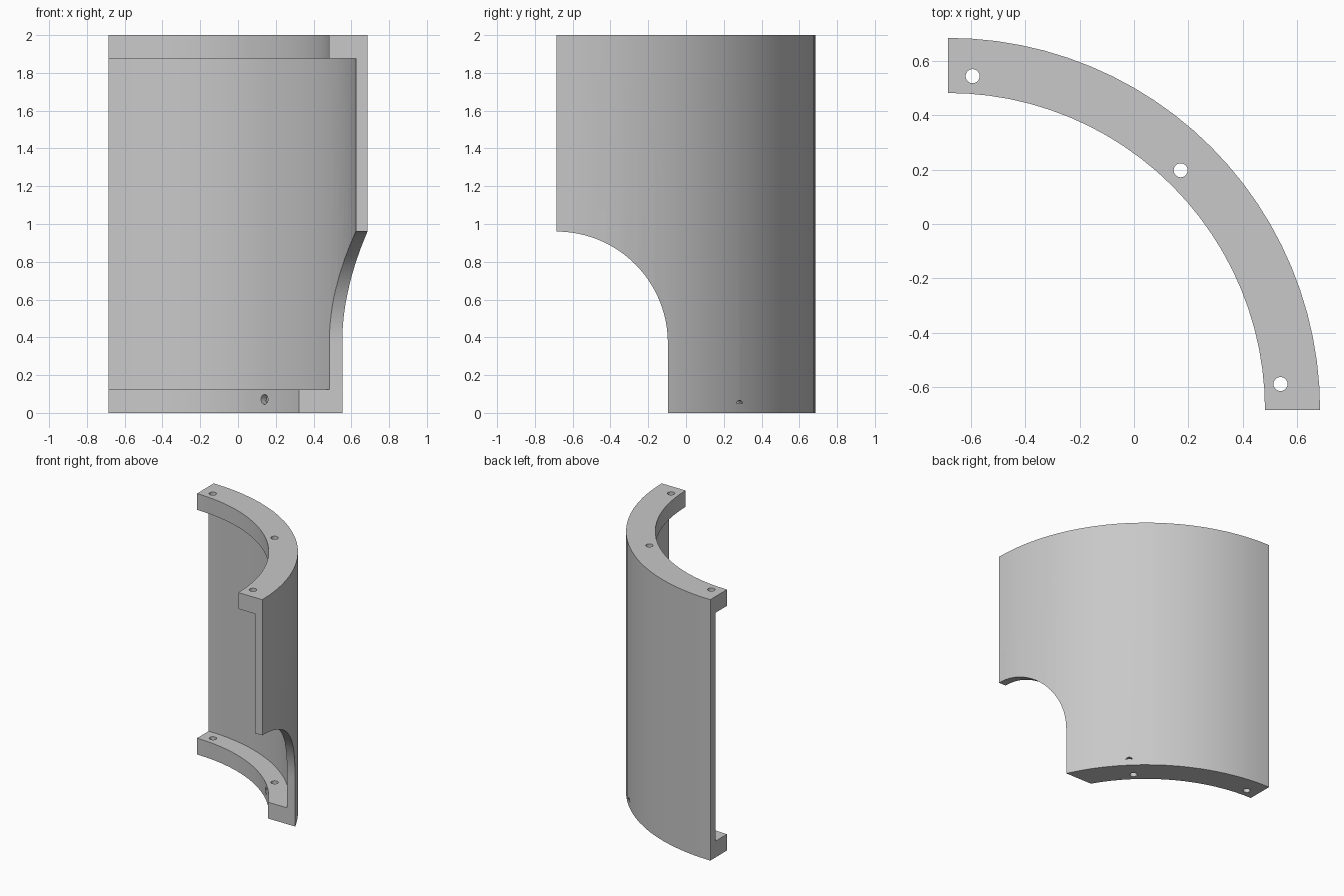
import bpy, bmesh
from math import sin, cos, pi
from mathutils import Vector, Matrix

if "Cube" in bpy.data.objects:
    bpy.data.objects.remove(bpy.data.objects["Cube"], do_unlink=True)

AXIS = Vector((-0.686, -0.686, 0))   # axis of the curved wall
R_OUT, R_WALL, R_FLANGE = 1.372, 1.31, 1.169
HEIGHT, FLANGE = 2.0, 0.125
SEGMENTS = 24

grey = bpy.data.materials.new("light grey")
grey.use_nodes = True
colour = (0.58, 0.58, 0.58, 1)
grey.diffuse_color = colour
grey.node_tree.nodes["Principled BSDF"].inputs["Base Color"].default_value = colour


def make_object(name, bm):
    bmesh.ops.recalc_face_normals(bm, faces=bm.faces)
    mesh = bpy.data.meshes.new(name)
    bm.to_mesh(mesh)
    bm.free()
    mesh.materials.append(grey)
    obj = bpy.data.objects.new(name, mesh)
    bpy.context.collection.objects.link(obj)
    return obj


def drill(name, start, end, radius=0.026):
    """Round cutter between two points."""
    axis = end - start
    bm = bmesh.new()
    place = Matrix.Translation((start + end) / 2) @ axis.to_track_quat('Z', 'Y').to_matrix().to_4x4()
    bmesh.ops.create_cone(bm, cap_ends=True, segments=20, radius1=radius,
                          radius2=radius, depth=axis.length, matrix=place)
    return make_object(name, bm)


# Quarter-round wall with inward flanges, swept from a C-shaped section
section = [(R_OUT, 0), (R_OUT, HEIGHT), (R_FLANGE, HEIGHT), (R_FLANGE, HEIGHT - FLANGE),
           (R_WALL, HEIGHT - FLANGE), (R_WALL, FLANGE), (R_FLANGE, FLANGE), (R_FLANGE, 0)]
bm = bmesh.new()
rings = []
for i in range(SEGMENTS + 1):
    a = pi / 2 * i / SEGMENTS
    rings.append([bm.verts.new(AXIS + Vector((r * cos(a), r * sin(a), z))) for r, z in section])
for a, b in zip(rings, rings[1:]):
    for i in range(len(section)):
        j = (i + 1) % len(section)
        bm.faces.new((a[i], a[j], b[j], b[i]))
bm.faces.new(rings[0])
bm.faces.new(rings[-1])
wall = make_object("curved_flanged_wall", bm)

# Arched opening at the front lower corner
arch_r, spring = 0.59, 0.37
outline = [(-arch_r, -0.2), (arch_r, -0.2)]
outline += [(arch_r * cos(pi * i / 48), spring + arch_r * sin(pi * i / 48)) for i in range(49)]
bm = bmesh.new()
face = bm.faces.new([bm.verts.new((0.1, AXIS.y + y, z)) for y, z in outline])
sweep = bmesh.ops.extrude_face_region(bm, geom=[face])
bmesh.ops.translate(bm, vec=(1, 0, 0),
                    verts=[v for v in sweep["geom"] if isinstance(v, bmesh.types.BMVert)])
cutters = [make_object("arch_cutter", bm)]

# Vertical bolt holes through the flanges
for x, y in ((-0.595, 0.545), (0.172, 0.198), (0.54, -0.59)):
    for z in (FLANGE / 2, HEIGHT - FLANGE / 2):
        cutters.append(drill("bolt_hole_cutter", Vector((x, y, z - 0.1)), Vector((x, y, z + 0.1))))

# Slanted hole through the lower flange, just breaking the outer face
out = Vector((1, 1, 0)).normalized()
inner = AXIS + out * 1.09 + Vector((0, 0, 0.083))
outer = AXIS + out * 1.37 + Vector((0, 0, 0.041))
cutters.append(drill("slanted_hole_cutter", inner, outer))

bpy.context.view_layer.objects.active = wall
for cutter in cutters:
    cutter.hide_render = True
    mod = wall.modifiers.new("cut", 'BOOLEAN')
    mod.operation, mod.solver, mod.object = 'DIFFERENCE', 'EXACT', cutter
    bpy.ops.object.modifier_apply(modifier=mod.name)
    bpy.data.objects.remove(cutter, do_unlink=True)

bpy.ops.object.select_all(action='DESELECT')
wall.select_set(True)
bpy.ops.object.shade_smooth_by_angle(angle=pi / 6)
